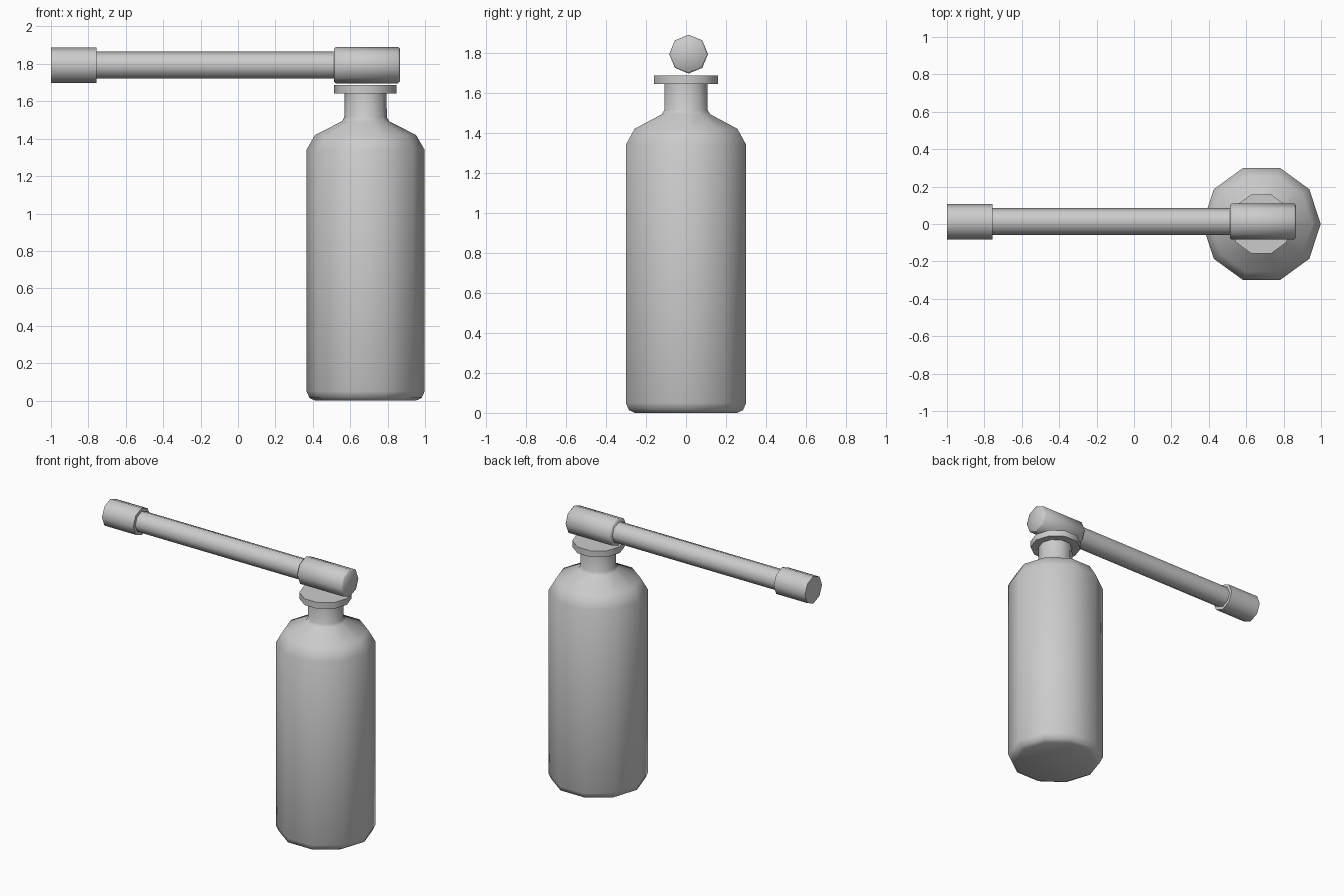
import bpy, bmesh
from math import cos, sin, pi, radians

if "Cube" in bpy.data.objects:
    bpy.data.objects.remove(bpy.data.objects["Cube"])


def lathe(name, profile, sides, origin, axis):
    """Revolve (radius, height) points around the z or x axis and cap both ends."""
    bm = bmesh.new()
    rings = []
    for r, h in profile:
        ring = []
        for i in range(sides):
            a = 2 * pi * i / sides
            c, s = r * cos(a), r * sin(a)
            co = (c, s, h) if axis == 'z' else (h, c, s)
            ring.append(bm.verts.new(co))
        rings.append(ring)
    for lo, hi in zip(rings, rings[1:]):
        for i in range(sides):
            j = (i + 1) % sides
            bm.faces.new((lo[i], lo[j], hi[j], hi[i]))
    bm.faces.new(rings[0][::-1])
    bm.faces.new(rings[-1])
    bmesh.ops.recalc_face_normals(bm, faces=bm.faces)
    mesh = bpy.data.meshes.new(name)
    bm.to_mesh(mesh)
    bm.free()
    ob = bpy.data.objects.new(name, mesh)
    ob.location = origin
    bpy.context.collection.objects.link(ob)
    bpy.ops.object.select_all(action='DESELECT')
    ob.select_set(True)
    bpy.context.view_layer.objects.active = ob
    bpy.ops.object.shade_smooth_by_angle(angle=radians(50))
    return ob


# Ten-sided bottle: bevelled base, shoulder and narrow neck
bottle_at = (0.682, 0, 0)
lathe("bottle", [(0.27, 0), (0.30, 0.014), (0.316, 0.05), (0.316, 1.34),
                 (0.27, 1.42), (0.126, 1.493), (0.114, 1.515), (0.112, 1.65)],
      10, bottle_at, 'z')

# Flange on top of the neck
lathe("neck_flange", [(0.167, 1.643), (0.167, 1.687)], 10, (0.68, 0, 0), 'z')

# Eight-sided handle along x: head, rod and end grip
handle_at = (0, 0.013, 1.793)
lathe("handle_head", [(0.088, 0.513), (0.097, 0.522), (0.097, 0.856), (0.088, 0.865)],
      8, handle_at, 'x')
lathe("handle_rod", [(0.072, -0.78), (0.072, 0.53)], 8, handle_at, 'x')
lathe("end_grip", [(0.095, -1.0), (0.095, -0.757)], 8, handle_at, 'x')
